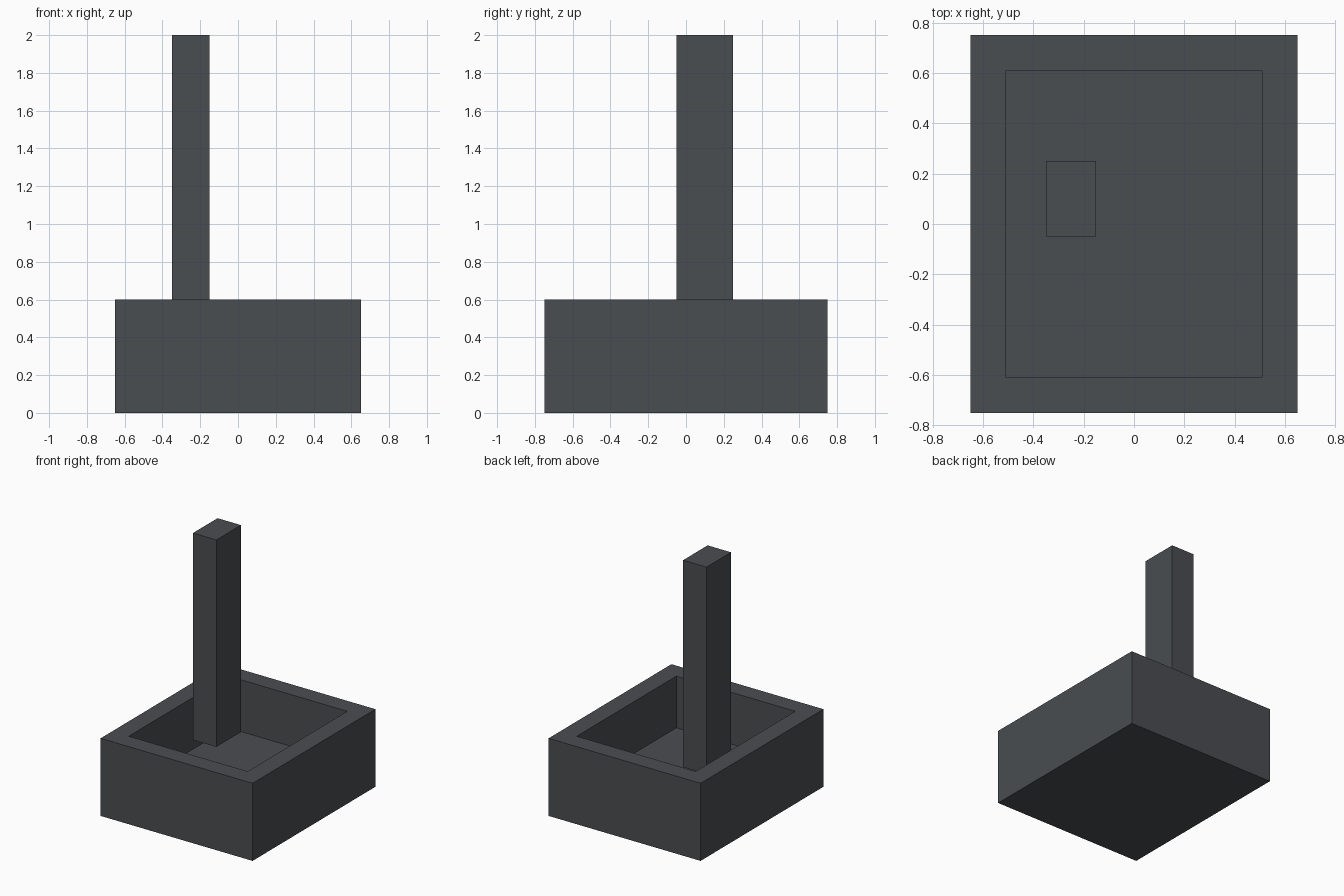
import bpy
import bmesh
from mathutils import Matrix, Vector

cube = bpy.data.objects.get("Cube")
if cube:
    bpy.data.objects.remove(cube, do_unlink=True)

# Single dark grey finish
grey = bpy.data.materials.new("dark_grey")
grey.use_nodes = True
colour = (0.068, 0.074, 0.082, 1)
grey.diffuse_color = colour
grey.node_tree.nodes["Principled BSDF"].inputs["Base Color"].default_value = colour


def box(bm, low, high):
    low, high = Vector(low), Vector(high)
    place = Matrix.Translation((low + high) / 2) @ Matrix.Diagonal((*(high - low), 1))
    bmesh.ops.create_cube(bm, size=1, matrix=place)


def finish(bm, name):
    mesh = bpy.data.meshes.new(name)
    bm.normal_update()
    bm.to_mesh(mesh)
    bm.free()
    mesh.materials.append(grey)
    obj = bpy.data.objects.new(name, mesh)
    bpy.context.collection.objects.link(obj)
    return obj


# Open tray: the top is inset to a rim, then sunk to form the floor
tray = bmesh.new()
box(tray, (-0.65, -0.75, 0), (0.65, 0.75, 0.6))
tray.normal_update()
top = max(tray.faces, key=lambda f: f.calc_center_median().z)
bmesh.ops.inset_region(tray, faces=[top], thickness=0.2)
floor = bmesh.ops.extrude_discrete_faces(tray, faces=[top])["faces"][0]
bmesh.ops.translate(tray, verts=floor.verts, vec=(0, 0, -0.4))
finish(tray, "tray")

# Upright post, its foot held just above the tray floor
post = bmesh.new()
box(post, (-0.35, -0.05, 0.4), (-0.15, 0.25, 2))
finish(post, "post")
